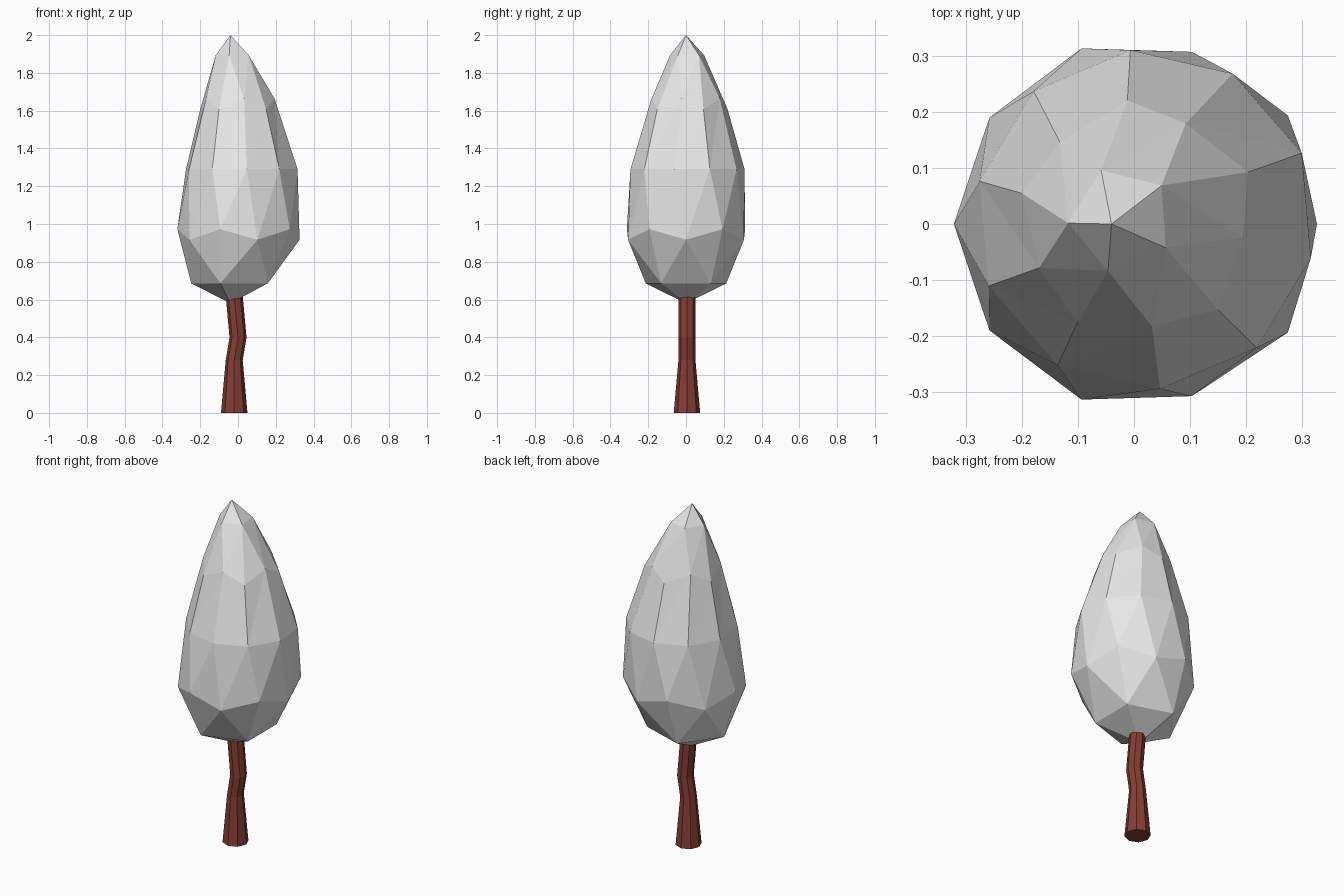
import bpy
import bmesh
from math import cos, sin, tau, radians
from mathutils import Matrix

cube = bpy.data.objects.get("Cube")
if cube:
    bpy.data.objects.remove(cube, do_unlink=True)


def make_material(name, color):
    mat = bpy.data.materials.new(name)
    mat.use_nodes = True
    mat.diffuse_color = (*color, 1)
    mat.node_tree.nodes["Principled BSDF"].inputs["Base Color"].default_value = (*color, 1)
    return mat


def make_object(name, bm, mat):
    bmesh.ops.recalc_face_normals(bm, faces=bm.faces)
    mesh = bpy.data.meshes.new(name)
    bm.to_mesh(mesh)
    bm.free()
    mesh.materials.append(mat)
    obj = bpy.data.objects.new(name, mesh)
    bpy.context.collection.objects.link(obj)
    return obj


leaf_grey = make_material("leaf grey", (0.8, 0.8, 0.8))
bark_brown = make_material("bark brown", (0.24, 0.048, 0.034))

# Foliage: low-poly ball, stretched, tapered, bent and twisted toward the tip
bm = bmesh.new()
bmesh.ops.create_icosphere(bm, subdivisions=2, radius=1)
for v in bm.verts:
    h = v.co.z
    width = 0.303 - 0.145 * h
    twist = Matrix.Rotation(radians(max(0, 5 + 41 * h)), 3, "Z")
    p = twist @ v.co
    v.co = (p.x * width + 0.02 - 0.06 * h * h,
            p.y * width + (0.008 if -0.1 < h < 0.9 else 0),
            1.29 + 0.71 * h)
make_object("foliage", bm, leaf_grey)

# Trunk: eight-sided tube with a slight kink, (centre x, z, radius) per ring
SIDES = 8
rings = [(-0.02, 0, 0.07), (-0.02, 0.28, 0.045),
         (0.0, 0.4, 0.045), (-0.02, 0.62, 0.045)]
bm = bmesh.new()
loops = [[bm.verts.new((x + r * cos(tau * i / SIDES), 0.005 + r * sin(tau * i / SIDES), z))
          for i in range(SIDES)] for x, z, r in rings]
for low, high in zip(loops, loops[1:]):
    for i in range(SIDES):
        j = (i + 1) % SIDES
        bm.faces.new((low[i], low[j], high[j], high[i]))
bm.faces.new(loops[0][::-1])
bm.faces.new(loops[-1])
make_object("trunk", bm, bark_brown)
